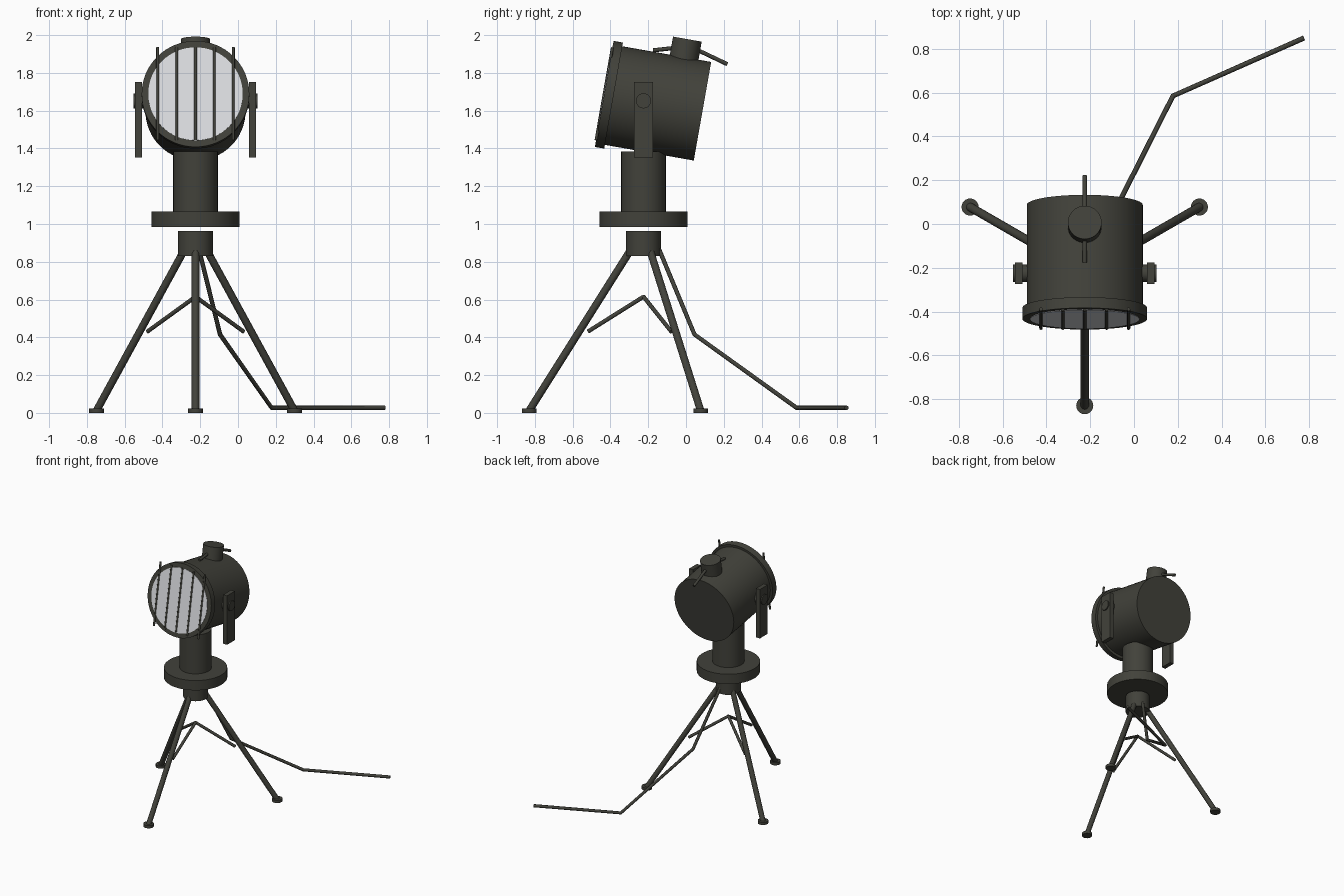
import bpy
from math import radians, sin, cos
from mathutils import Matrix, Vector

cube = bpy.data.objects.get("Cube")
if cube:
    bpy.data.objects.remove(cube, do_unlink=True)


def material(name, color):
    m = bpy.data.materials.new(name)
    m.use_nodes = True
    m.diffuse_color = (*color, 1)
    bsdf = m.node_tree.nodes["Principled BSDF"]
    bsdf.inputs["Base Color"].default_value = (*color, 1)
    bsdf.inputs["Roughness"].default_value = 0.7
    return m


PAINT = material("dark olive paint", (0.054, 0.054, 0.043))
GLASS = material("pale lens glass", (0.72, 0.73, 0.76))

AXIS = -0.225                      # the stand is centred on x = y = AXIS
STAND = Matrix.Translation((AXIS, AXIS, 0))
HEAD = Matrix.Translation((AXIS, AXIS, 1.652)) @ Matrix.Rotation(radians(-10), 4, 'X')


def rod(name, start, end, radius, frame=STAND, mat=PAINT, sides=16):
    """Cylinder between two points given in a local frame."""
    a, b = frame @ Vector(start), frame @ Vector(end)
    bpy.ops.mesh.primitive_cylinder_add(vertices=sides, radius=radius, depth=(b - a).length)
    obj = bpy.context.object
    obj.name = name
    obj.matrix_world = (Matrix.Translation((a + b) / 2)
                        @ (b - a).to_track_quat('Z', 'Y').to_matrix().to_4x4())
    obj.data.materials.append(mat)
    bpy.ops.object.shade_smooth_by_angle(angle=radians(35))
    return obj


def box(name, low, high, frame=STAND):
    low, high = Vector(low), Vector(high)
    bpy.ops.mesh.primitive_cube_add(size=1)
    obj = bpy.context.object
    obj.name = name
    obj.matrix_world = (frame @ Matrix.Translation((low + high) / 2)
                        @ Matrix.Diagonal((*(high - low), 1)))
    obj.data.materials.append(PAINT)


def bent_wire(name, points, radius, frame):
    """Round wire with mitred bends."""
    curve = bpy.data.curves.new(name, 'CURVE')
    curve.dimensions = '3D'
    curve.bevel_depth = radius
    curve.bevel_resolution = 2
    curve.use_fill_caps = True
    spline = curve.splines.new('POLY')
    spline.points.add(len(points) - 1)
    for p, co in zip(spline.points, points):
        p.co = (*co, 1)
    curve.materials.append(PAINT)
    obj = bpy.data.objects.new(name, curve)
    obj.matrix_world = frame
    bpy.context.collection.objects.link(obj)


# Tripod: hub, then three legs with feet and inner braces
rod("tripod_hub", (0, 0, 0.83), (0, 0, 0.964), 0.092, sides=32)
for i, side in enumerate(("front", "left", "right")):
    turn = radians(-90 + 120 * i)

    def at(r, z):
        return (r * cos(turn), r * sin(turn), z)

    rod(side + "_leg", at(0.605, 0.012), at(0.057, 0.88), 0.02)
    rod(side + "_foot", at(0.605, 0), at(0.605, 0.022), 0.039, sides=24)
    rod(side + "_brace", at(0, 0.615), at(0.295, 0.43), 0.011)

# Power cable running to the ground
bent_wire("power_cable", [(-0.22, -0.165, 0.92), (-0.095, 0.045, 0.415),
                          (0.178, 0.585, 0.027), (0.777, 0.85, 0.027)], 0.012, Matrix())

# Turntable and post
rod("turntable", (0, 0, 0.985), (0, 0, 1.065), 0.234, sides=64)
rod("post", (0, 0, 1.06), (0, 0, 1.383), 0.118, sides=48)

# Side arms with pivot pins
for side, s in (("left", 1), ("right", -1)):
    x0, x1 = sorted((s * 0.284, s * 0.319))
    box(side + "_arm", (x0, -0.05, 1.352), (x1, 0.05, 1.751))
    rod(side + "_pivot_pin", (s * 0.25, 0, 1.652), (s * 0.328, 0, 1.652), 0.04, sides=24)

# Lamp head: barrel, front rim and lens
FACE = -0.211
rod("lamp_barrel", (0, 0.317, 0), (0, FACE + 0.02, 0), 0.265, HEAD, sides=64)
rod("front_rim", (0, FACE + 0.05, 0), (0, FACE, 0), 0.285, HEAD, sides=64)
rod("lens", (0, FACE + 0.002, 0), (0, FACE - 0.003, 0), 0.25, HEAD, GLASS, 64)

# Guard bars over the lens
for i in range(5):
    x = (i - 2) * 0.1
    rod(f"guard_bar_{i + 1}", (x, FACE, -0.248), (x, FACE, 0.25), 0.008, HEAD, sides=12)

# Top vent with bent handle
rod("top_vent", (0, 0.172, 0.23), (0, 0.172, 0.362), 0.077, HEAD, sides=40)
bent_wire("vent_handle", [(0, 0.003, 0.272), (0, 0.19, 0.327), (0, 0.404, 0.268)], 0.011, HEAD)
